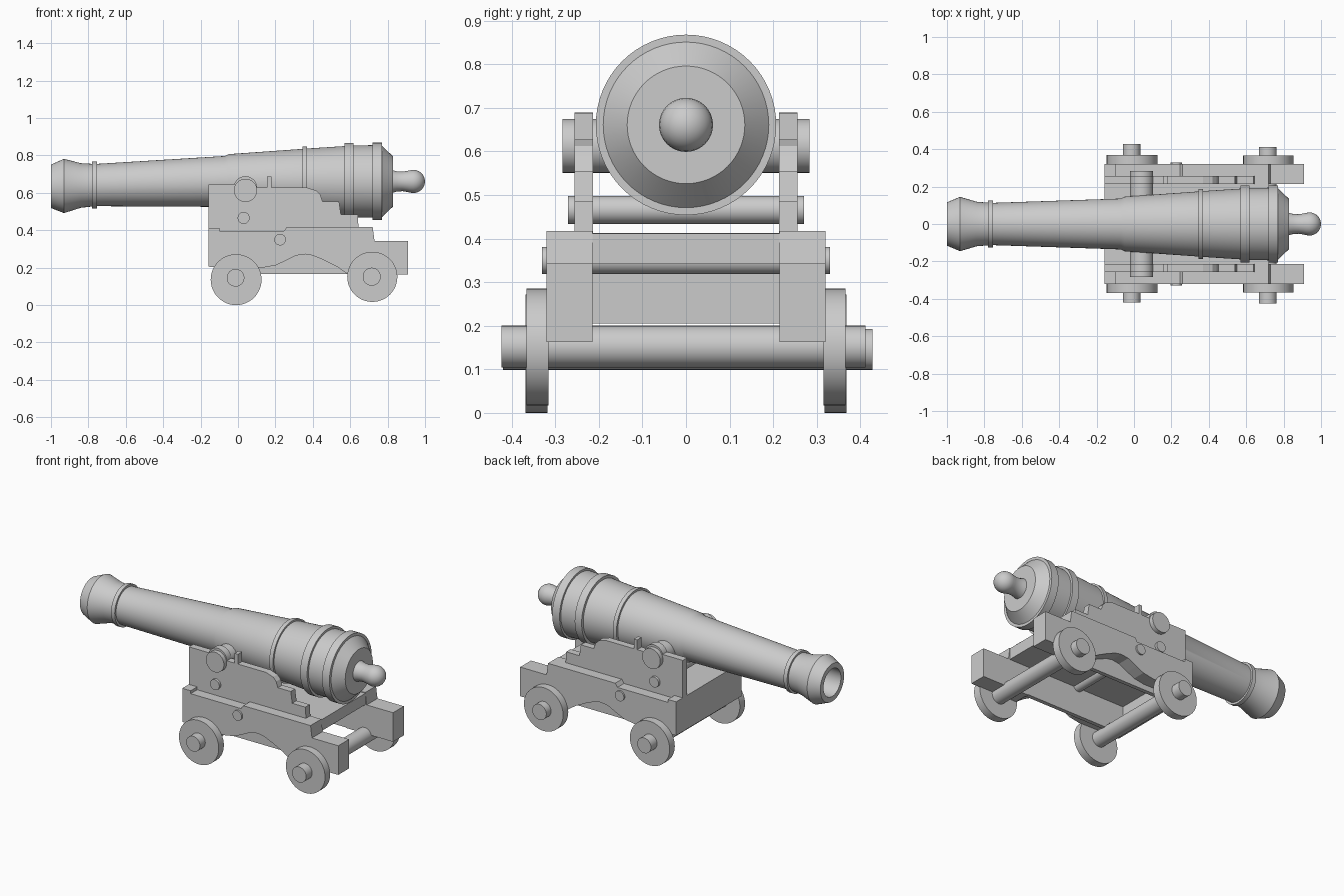
import bpy, bmesh, math
from mathutils import Vector

if "Cube" in bpy.data.objects:
    bpy.data.objects.remove(bpy.data.objects["Cube"])


def finish(bm, name, smooth=True):
    bmesh.ops.recalc_face_normals(bm, faces=bm.faces)
    me = bpy.data.meshes.new(name)
    bm.to_mesh(me)
    bm.free()
    ob = bpy.data.objects.new(name, me)
    bpy.context.collection.objects.link(ob)
    if smooth:
        bpy.ops.object.select_all(action='DESELECT')
        bpy.context.view_layer.objects.active = ob
        ob.select_set(True)
        bpy.ops.object.shade_smooth_by_angle(angle=math.radians(25))
    return ob


def plate(name, pts, y0, y1):
    """Extrude an x-z outline from y0 to y1."""
    bm = bmesh.new()
    face = bm.faces.new([bm.verts.new((x, y0, z)) for x, z in pts])
    ext = bmesh.ops.extrude_face_region(bm, geom=[face])
    moved = [g for g in ext['geom'] if isinstance(g, bmesh.types.BMVert)]
    bmesh.ops.translate(bm, verts=moved, vec=(0, y1 - y0, 0))
    return finish(bm, name, False)


def box(name, x0, x1, y0, y1, z0, z1):
    return plate(name, [(x0, z0), (x1, z0), (x1, z1), (x0, z1)], y0, y1)


def rod(name, x, z, r, y0, y1, n=40):
    """Cylinder running along y."""
    pts = [(x + r * math.cos(2 * math.pi * i / n), z + r * math.sin(2 * math.pi * i / n))
           for i in range(n)]
    ob = plate(name, pts, y0, y1)
    bpy.ops.object.select_all(action='DESELECT')
    bpy.context.view_layer.objects.active = ob
    ob.select_set(True)
    bpy.ops.object.shade_smooth_by_angle(angle=math.radians(25))
    return ob


def barrel_axis(x):
    # the chase droops slightly ahead of the trunnions
    return 0.661 + min(0, x + 0.07) * 0.028


def lathe(name, profile, n=64):
    """Spin an (x, radius) profile round the barrel axis."""
    bm = bmesh.new()
    rings = []
    for x, r in profile:
        c = Vector((x, 0, barrel_axis(x)))
        if r == 0:
            rings.append([bm.verts.new(c)])
        else:
            rings.append([bm.verts.new(c + Vector((0, r * math.cos(2 * math.pi * i / n),
                                                   r * math.sin(2 * math.pi * i / n))))
                          for i in range(n)])
    for a, b in zip(rings, rings[1:]):
        for i in range(n):
            j = (i + 1) % n
            if len(a) == 1:
                bm.faces.new((a[0], b[i], b[j]))
            elif len(b) == 1:
                bm.faces.new((a[i], b[0], a[j]))
            else:
                bm.faces.new((a[i], b[i], b[j], a[j]))
    return finish(bm, name)


# Barrel with bore, muzzle swell, bands and breech
lathe("barrel", [
    (-0.5, 0), (-0.5, 0.085), (-1.0, 0.085), (-1.0, 0.116), (-0.93, 0.145),
    (-0.84, 0.119), (-0.78, 0.114), (-0.78, 0.126), (-0.755, 0.126), (-0.755, 0.113),
    (-0.07, 0.136), (-0.05, 0.146), (0.345, 0.174), (0.345, 0.187), (0.37, 0.187),
    (0.37, 0.176), (0.57, 0.189), (0.57, 0.206), (0.617, 0.206), (0.617, 0.192),
    (0.72, 0.194), (0.72, 0.207), (0.77, 0.207), (0.77, 0.19), (0.828, 0.135),
    (0.828, 0)])

# Breech knob
knob = [(0.82, 0), (0.82, 0.062), (0.85, 0.054), (0.88, 0.052), (0.905, 0.056)]
knob += [(0.938 + 0.062 * math.sin(math.radians(a)), 0.062 * math.cos(math.radians(a)))
         for a in range(-15, 90, 15)] + [(1.0, 0)]
lathe("breech_knob", knob, 40)

# Trunnions and cross rods
rod("trunnions", 0.04, 0.613, 0.062, -0.283, 0.283)
rod("upper_cross_rod", 0.03, 0.466, 0.032, -0.271, 0.271)
rod("lower_cross_rod", 0.225, 0.35, 0.031, -0.33, 0.33)

lower = [(-0.157, 0.205), (-0.157, 0.395), (0.245, 0.395), (0.26, 0.417), (0.72, 0.417),
         (0.73, 0.343), (0.91, 0.343), (0.91, 0.163), (0.59, 0.163), (0.53, 0.205),
         (0.46, 0.24), (0.40, 0.265), (0.36, 0.272), (0.31, 0.265), (0.25, 0.235),
         (0.20, 0.212), (0.13, 0.2)]
upper = [(-0.157, 0.38), (-0.157, 0.645), (-0.02, 0.645), (0.0, 0.628), (0.37, 0.628),
         (0.42, 0.612), (0.44, 0.59), (0.452, 0.555), (0.54, 0.555), (0.55, 0.485),
         (0.64, 0.485), (0.645, 0.4)]

for s, side in ((-1, "near"), (1, "far")):
    # Stepped side cheeks
    plate("lower_cheek_" + side, lower, s * 0.215, s * 0.32)
    plate("upper_cheek_" + side, upper, s * 0.213, s * 0.256)
    box("cheek_inner_rail_" + side, 0.0, 0.7, s * 0.215, s * 0.24, 0.166, 0.3)
    # Trunnion cap and key
    rod("trunnion_cap_" + side, 0.04, 0.626, 0.063, s * 0.213, s * 0.256)
    box("cap_key_" + side, 0.155, 0.178, s * 0.213, s * 0.256, 0.6, 0.688)
    # Wheels
    rod("front_wheel_" + side, -0.01, 0.136, 0.136, s * 0.318, s * 0.368, 48)
    rod("rear_wheel_" + side, 0.718, 0.151, 0.134, s * 0.316, s * 0.366, 48)

# Axles
rod("front_axle", -0.013, 0.146, 0.047, -0.42, 0.428)
rod("rear_axle", 0.715, 0.152, 0.048, -0.424, 0.412)

# Bed between the cheeks and the front transom
box("carriage_bed", -0.15, 0.72, -0.216, 0.216, 0.342, 0.412)
box("front_transom", -0.157, -0.1, -0.32, 0.32, 0.205, 0.413)
